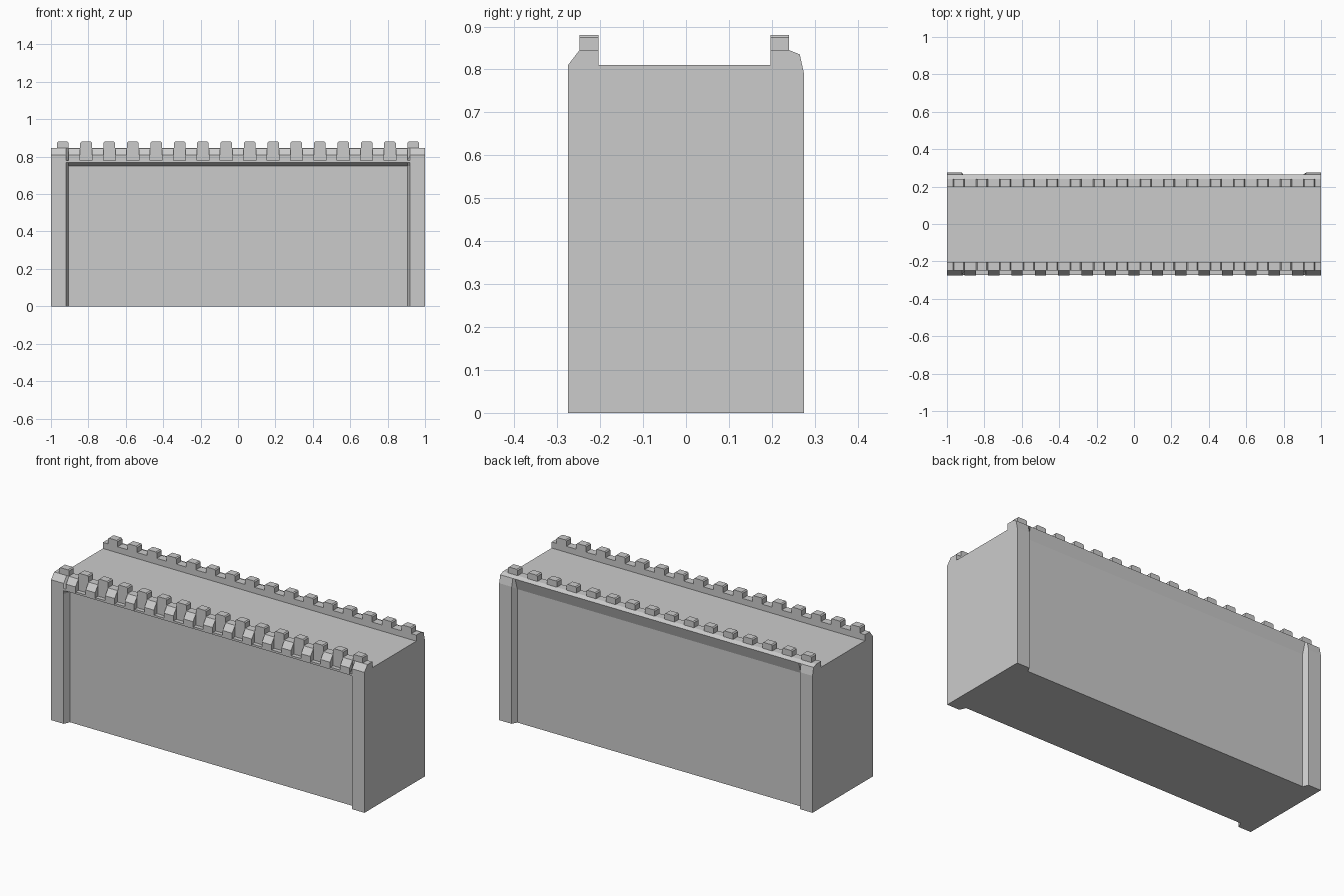
import bpy, bmesh

if "Cube" in bpy.data.objects:
    bpy.data.objects.remove(bpy.data.objects["Cube"])


def loft(bm, sections):
    """Skin matching (y, z) profiles placed at successive x positions."""
    rings = [[bm.verts.new((x, y, z)) for y, z in prof] for x, prof in sections]
    n = len(rings[0])
    for a, b in zip(rings, rings[1:]):
        for i in range(n):
            j = (i + 1) % n
            bm.faces.new((a[i], a[j], b[j], b[i]))
    bm.faces.new(rings[0])
    bm.faces.new(rings[-1][::-1])


def finish(bm, name):
    bmesh.ops.recalc_face_normals(bm, faces=bm.faces)
    mesh = bpy.data.meshes.new(name)
    bm.to_mesh(mesh)
    bm.free()
    obj = bpy.data.objects.new(name, mesh)
    bpy.context.collection.objects.link(obj)
    return obj


# Wall: end piers blend through a chamfer into the recessed middle section
walkway = [(-.248, .845), (-.204, .845), (-.204, .81),
           (.197, .81), (.197, .845), (.24, .845), (.265, .835)]
pier = ([(-.275, 0), (-.275, .75), (-.275, .768), (-.275, .78), (-.275, .81)]
        + walkway + [(.275, .79), (.275, 0)])
middle = ([(-.24, 0), (-.24, .75), (-.272, .768), (-.272, .78), (-.248, .78)]
          + walkway + [(.245, .77), (.245, 0)])
bm = bmesh.new()
loft(bm, [(-1, pier), (-.92, pier), (-.905, middle),
          (.905, middle), (.92, pier), (1, pier)])
finish(bm, "wall")

# Sloped blocks along the front overhang, one below each gap
block = [(-.275, .775), (-.275, .81), (-.248, .845), (-.235, .845), (-.235, .775)]
bm = bmesh.new()
for i in range(15):
    x = -.875 + .125 * i
    loft(bm, [(x - .03, block), (x + .03, block)])
finish(bm, "front_overhang_blocks")


# Merlons with slightly softened top edges
def merlons(name, y0, y1):
    c = .006
    prof = [(y0, .84), (y0, .88), (y1, .88), (y1, .84)]
    end = [(y0, .84), (y0, .88 - c), (y1, .88 - c), (y1, .84)]
    bm = bmesh.new()
    for i in range(16):
        x = -.9375 + .125 * i
        loft(bm, [(x - .031, end), (x - .031 + c, prof),
                  (x + .031 - c, prof), (x + .031, end)])
    finish(bm, name)


merlons("front_merlons", -.248, -.204)
merlons("back_merlons", .197, .24)
